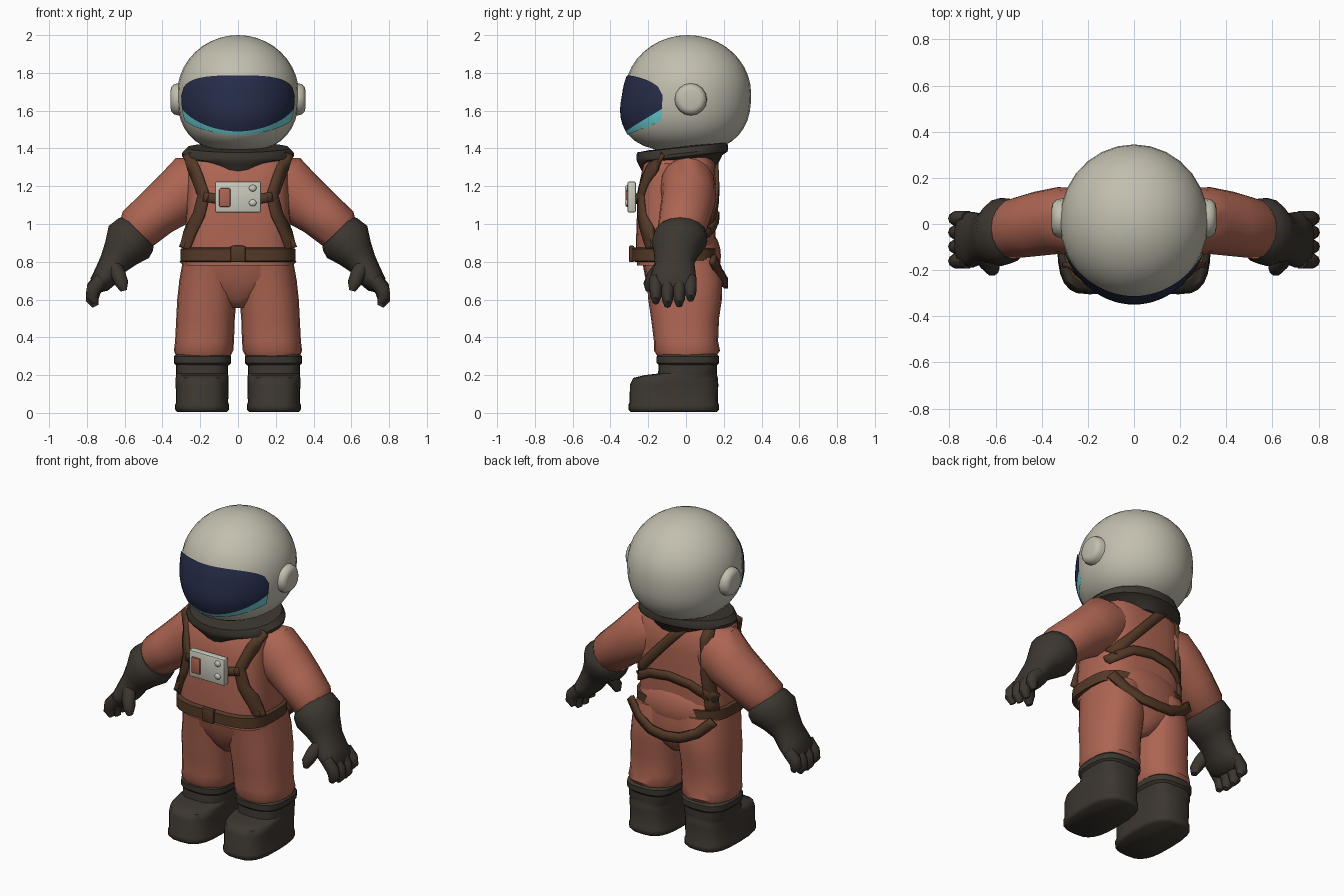
import bpy, bmesh, math
from mathutils import Vector

if "Cube" in bpy.data.objects:
    bpy.data.objects.remove(bpy.data.objects["Cube"])


def material(name, rgb):
    m = bpy.data.materials.new(name)
    m.diffuse_color = (*rgb, 1)
    m.use_nodes = True
    m.node_tree.nodes["Principled BSDF"].inputs["Base Color"].default_value = m.diffuse_color
    return m


CREAM = material("helmet cream", (0.54, 0.52, 0.43))
RED = material("suit rust red", (0.42, 0.13, 0.085))
VISOR = material("visor navy", (0.02, 0.026, 0.068))
CYAN = material("visor cyan", (0.15, 0.66, 0.70))
DARK = material("rubber charcoal", (0.045, 0.037, 0.029))
BROWN = material("strap brown", (0.09, 0.041, 0.02))
PANEL = material("panel white", (0.6, 0.59, 0.51))


def finish(bm, name, mat, angle=40):
    bmesh.ops.recalc_face_normals(bm, faces=bm.faces)
    me = bpy.data.meshes.new(name)
    bm.to_mesh(me)
    bm.free()
    me.materials.append(mat)
    ob = bpy.data.objects.new(name, me)
    bpy.context.collection.objects.link(ob)
    bpy.ops.object.select_all(action='DESELECT')
    ob.select_set(True)
    bpy.context.view_layer.objects.active = ob
    bpy.ops.object.shade_smooth_by_angle(angle=math.radians(angle))
    return ob


def tube(name, mat, rings, n=20, p=2.0, flat=True, side=1, tilt=0.0, angle=40):
    """Loft superellipse rings (x, y, z, width radius, depth radius)."""
    bm = bmesh.new()
    loops = []
    for i, (x, y, z, r, ry) in enumerate(rings):
        u = Vector((1, 0, 0))
        if not flat:
            a, b = rings[max(i - 1, 0)], rings[min(i + 1, len(rings) - 1)]
            u = Vector((-(b[2] - a[2]), 0, b[0] - a[0])).normalized()
        loop = []
        for k in range(n):
            t = 2 * math.pi * k / n
            c, s = math.cos(t), math.sin(t)
            c = math.copysign(abs(c) ** (2 / p), c)
            s = math.copysign(abs(s) ** (2 / p), s)
            v = Vector((x, y, z)) + u * r * c + Vector((0, ry * s, tilt * ry * s))
            loop.append(bm.verts.new((v.x * side, v.y, v.z)))
        loops.append(loop)
    for a, b in zip(loops, loops[1:]):
        for k in range(n):
            bm.faces.new((a[k], a[(k + 1) % n], b[(k + 1) % n], b[k]))
    bm.faces.new(loops[0])
    bm.faces.new(loops[-1])
    return finish(bm, name, mat, angle)


def ball(name, mat, loc, rad, u=24, v=16):
    bm = bmesh.new()
    bmesh.ops.create_uvsphere(bm, u_segments=u, v_segments=v, radius=1)
    bmesh.ops.scale(bm, vec=rad, verts=bm.verts)
    bmesh.ops.translate(bm, vec=loc, verts=bm.verts)
    return finish(bm, name, mat)


def box(name, mat, loc, size, bevel=0.01):
    bm = bmesh.new()
    bmesh.ops.create_cube(bm, size=1)
    bmesh.ops.scale(bm, vec=size, verts=bm.verts)
    bmesh.ops.translate(bm, vec=loc, verts=bm.verts)
    bmesh.ops.bevel(bm, geom=bm.edges[:], offset=bevel, segments=2, affect='EDGES', profile=0.5)
    return finish(bm, name, mat)


# Helmet: round crown, fuller jaw that juts forward
HC, HR = Vector((0, 0.01, 1.69)), Vector((0.322, 0.335, 0.31))


def helmet_point(a, z, scale=1.0):
    t = (z - HC.z) / HR.z
    p = 2 if t > 0 else 2.5
    k = max(0, 1 - min(1, abs(t)) ** p) ** (1 / p) * scale
    jaw = 0.045 * max(0, math.cos(a)) * min(1, max(0, -t * 1.4)) * min(1, k * 1.6)
    return (HR.x * k * math.sin(a), HC.y - HR.y * k * math.cos(a) - jaw, z)


bm = bmesh.new()
bmesh.ops.create_uvsphere(bm, u_segments=28, v_segments=20, radius=1)
for v in bm.verts:
    v.co = helmet_point(math.atan2(v.co.x, -v.co.y), HC.z + HR.z * v.co.z)
finish(bm, "helmet", CREAM)


def visor_patch(name, mat, lo, hi, bulge, base, n=28, m=8):
    """Grid hugging the front of the helmet between two height curves."""
    bm = bmesh.new()
    cols = []
    for i in range(n + 1):
        q = 2 * i / n - 1
        col = []
        for j in range(m + 1):
            t = j / m
            z = lo(q) + (hi(q) - lo(q)) * t
            k = base + bulge * (1 - q * q) * math.sin(math.pi * t)
            col.append(bm.verts.new(helmet_point(q * math.radians(67), z, k)))
        cols.append(col)
    for a, b in zip(cols, cols[1:]):
        for j in range(m):
            bm.faces.new((a[j], b[j], b[j + 1], a[j + 1]))
    return finish(bm, name, mat)


def visor_low(q):
    return 1.49 + 0.12 * q * q


visor_patch("visor", VISOR, visor_low,
            lambda q: 1.68 + 0.107 * math.sqrt(max(0, 1 - abs(q) ** 2.8)), 0.025, 1.014)
visor_patch("visor_lower_rim", CYAN, lambda q: 1.472 + 0.075 * q * q, visor_low, 0, 1.014, m=3)

# Ear pods
for s in (1, -1):
    bm = bmesh.new()
    bmesh.ops.create_cone(bm, cap_ends=True, segments=16, radius1=0.09, radius2=0.08, depth=0.085)
    rim = [e for e in bm.edges if all(v.co.z > 0 for v in e.verts)]
    bmesh.ops.bevel(bm, geom=rim, offset=0.03, segments=3, affect='EDGES', profile=0.5)
    for v in bm.verts:
        v.co = Vector((s * (0.314 + v.co.z), 0.025 + v.co.y, 1.66 + v.co.x))
    finish(bm, "ear_pod", CREAM, 60)

# Neck collar, tilted up at the back
tube("neck_collar", DARK, [(0, -0.03, 1.295, 0.17, 0.20), (0, -0.03, 1.34, 0.24, 0.222),
     (0, -0.02, 1.357, 0.295, 0.24), (0, -0.02, 1.375, 0.297, 0.243), (0, -0.02, 1.405, 0.27, 0.24),
     (0, -0.02, 1.41, 0.2, 0.17)], n=24, tilt=0.11)

# Torso, hips and belt
TORSO = [(0, -0.055, 0.78, 0.285, 0.205), (0, -0.055, 0.9, 0.285, 0.21),
         (0, -0.05, 1.05, 0.275, 0.21), (0, -0.045, 1.2, 0.27, 0.205),
         (0, -0.035, 1.32, 0.265, 0.19), (0, -0.03, 1.375, 0.21, 0.15)]
TP = 3.2
tube("torso", RED, TORSO, n=28, p=TP)
tube("hips", RED, [(0, -0.005, 0.555, 0.04, 0.12), (0, -0.005, 0.6, 0.1, 0.16),
     (0, -0.008, 0.66, 0.2, 0.185), (0, -0.015, 0.72, 0.28, 0.202), (0, -0.03, 0.82, 0.285, 0.205)],
     n=24, p=2.6, angle=70)
tube("belt", BROWN, [(0, -0.06, 0.80, 0.29, 0.21), (0, -0.06, 0.805, 0.305, 0.228),
     (0, -0.06, 0.868, 0.305, 0.228), (0, -0.06, 0.876, 0.28, 0.21)], n=28, p=TP)
box("belt_buckle", BROWN, (0, -0.288, 0.842), (0.08, 0.03, 0.088))


def torso_y(face):
    """Depth of the torso surface on the front (-1) or back (+1)."""
    def f(x, z):
        z = min(max(z, 0.79), 1.37)
        a, b = next((a, b) for a, b in zip(TORSO, TORSO[1:]) if a[2] <= z <= b[2])
        t = (z - a[2]) / (b[2] - a[2])
        cy, rx, ry = (a[i] + (b[i] - a[i]) * t for i in (1, 3, 4))
        k = min(abs(x) / rx, 0.95)
        return cy + face * ((1 - k ** TP) ** (1 / TP) * ry + 0.006)
    return f


def ribbon(name, mat, pts, depth, width=0.055):
    """Flat band following x, z points, pressed onto a depth function."""
    path = [Vector(a).lerp(Vector(b), k / 5) for a, b in zip(pts, pts[1:]) for k in range(5)]
    path.append(Vector(pts[-1]))
    bm = bmesh.new()
    rows = []
    for i, p in enumerate(path):
        d = (path[min(i + 1, len(path) - 1)] - path[max(i - 1, 0)]).normalized()
        w = Vector((-d.y, d.x)) * width / 2
        rows.append([bm.verts.new((q.x, depth(q.x, q.y), q.y)) for q in (p - w, p, p + w)])
    for a, b in zip(rows, rows[1:]):
        for j in range(2):
            bm.faces.new((a[j], a[j + 1], b[j + 1], b[j]))
    ob = finish(bm, name, mat)
    mod = ob.modifiers.new("thickness", 'SOLIDIFY')
    mod.thickness, mod.offset = 0.022, 0


# Harness
for s in (1, -1):
    front = [(0.265, 1.37), (0.215, 1.25), (0.18, 1.15), (0.205, 1.05), (0.255, 0.95), (0.285, 0.87)]
    ribbon("front_strap", BROWN, [(s * x, z) for x, z in front], torso_y(-1), 0.058)
    ribbon("chest_strap", BROWN, [(s * 0.18, 1.145), (s * 0.1, 1.13)], torso_y(-1), 0.05)
ribbon("back_diagonal_strap", BROWN, [(-0.1, 1.37), (0.04, 1.22), (0.25, 0.99)], torso_y(1))
ribbon("back_side_strap", BROWN, [(-0.22, 1.37), (-0.225, 1.1), (-0.25, 0.85)], torso_y(1))
ribbon("back_band", BROWN, [(-0.27, 0.94), (-0.14, 1.02), (0, 1.04), (0.14, 1.02), (0.27, 0.94)],
       torso_y(1), 0.05)
ball("seat_flap", RED, (0, 0.06, 0.83), (0.275, 0.125, 0.165), 20, 12)
ribbon("seat_band", BROWN, [(-0.285, 0.82), (-0.2, 0.74), (-0.1, 0.695), (0, 0.685), (0.1, 0.695),
       (0.2, 0.74), (0.285, 0.82)], lambda x, z: 0.212 - 0.9 * x * x, 0.055)

# Chest control panel
box("control_panel", PANEL, (0, -0.288, 1.143), (0.245, 0.045, 0.165))
box("panel_button", RED, (-0.07, -0.311, 1.14), (0.06, 0.018, 0.1), 0.008)
for z in (1.19, 1.112):
    ball("panel_knob", PANEL, (0.078, -0.310, z), (0.02, 0.012, 0.018), 12, 8)

for s in (1, -1):
    # Sleeve
    tube("sleeve", RED, [(0.14, 0.0, 1.25, 0.11, 0.13), (0.24, 0.01, 1.205, 0.17, 0.145),
         (0.33, 0.015, 1.135, 0.148, 0.145), (0.43, 0.0, 1.06, 0.13, 0.14),
         (0.53, -0.02, 0.975, 0.122, 0.13), (0.55, -0.02, 0.955, 0.1, 0.11)],
         n=16, flat=False, side=s)
    # Glove: cuff, palm, four fingers and thumb
    tube("glove", DARK, [(0.525, -0.03, 0.96, 0.11, 0.125), (0.54, -0.03, 0.945, 0.125, 0.14),
         (0.578, -0.035, 0.905, 0.136, 0.148), (0.62, -0.05, 0.845, 0.102, 0.12),
         (0.66, -0.06, 0.79, 0.078, 0.105), (0.695, -0.068, 0.73, 0.07, 0.12),
         (0.735, -0.068, 0.68, 0.056, 0.122), (0.75, -0.068, 0.655, 0.03, 0.095)],
         n=16, flat=False, side=s)
    for y, dz in ((-0.16, 0.01), (-0.098, -0.008), (-0.036, -0.005), (0.024, 0.025)):
        tube("finger", DARK, [(0.72, y, 0.71, 0.038, 0.034), (0.765, y, 0.65 + dz / 2, 0.039, 0.034),
             (0.772, y, 0.605 + dz, 0.034, 0.031), (0.755, y, 0.572 + dz, 0.017, 0.016)],
             n=10, flat=False, side=s)
    tube("thumb", DARK, [(0.665, -0.12, 0.79, 0.042, 0.045), (0.635, -0.165, 0.735, 0.04, 0.042),
         (0.615, -0.19, 0.685, 0.035, 0.036), (0.605, -0.195, 0.646, 0.017, 0.019)],
         n=10, flat=False, side=s)
    # Trouser leg
    tube("trouser_leg", RED, [(0.185, 0.005, 0.29, 0.14, 0.15), (0.182, 0.005, 0.33, 0.157, 0.175),
         (0.177, 0.0, 0.38, 0.156, 0.17), (0.172, -0.005, 0.5, 0.155, 0.18),
         (0.165, -0.005, 0.6, 0.157, 0.195), (0.155, -0.008, 0.7, 0.156, 0.2),
         (0.15, -0.03, 0.82, 0.14, 0.2)], n=20, p=2.4, side=s)
    # Boot with toe and top cuff
    tube("boot", DARK, [(0.19, -0.065, 0.005, 0.132, 0.228), (0.19, -0.065, 0.018, 0.143, 0.24),
         (0.19, -0.065, 0.042, 0.143, 0.24), (0.19, -0.065, 0.055, 0.138, 0.234),
         (0.19, -0.063, 0.15, 0.14, 0.234), (0.19, -0.055, 0.185, 0.14, 0.224),
         (0.19, -0.028, 0.2, 0.138, 0.192), (0.19, 0.008, 0.208, 0.138, 0.156),
         (0.19, 0.01, 0.27, 0.138, 0.153)], n=24, p=3.0, side=s, angle=50)
    tube("boot_cuff", DARK, [(0.188, 0.01, 0.25, 0.137, 0.152), (0.188, 0.01, 0.265, 0.152, 0.166),
         (0.188, 0.01, 0.298, 0.152, 0.166), (0.188, 0.01, 0.312, 0.138, 0.152)], n=24, p=2.8, side=s)
